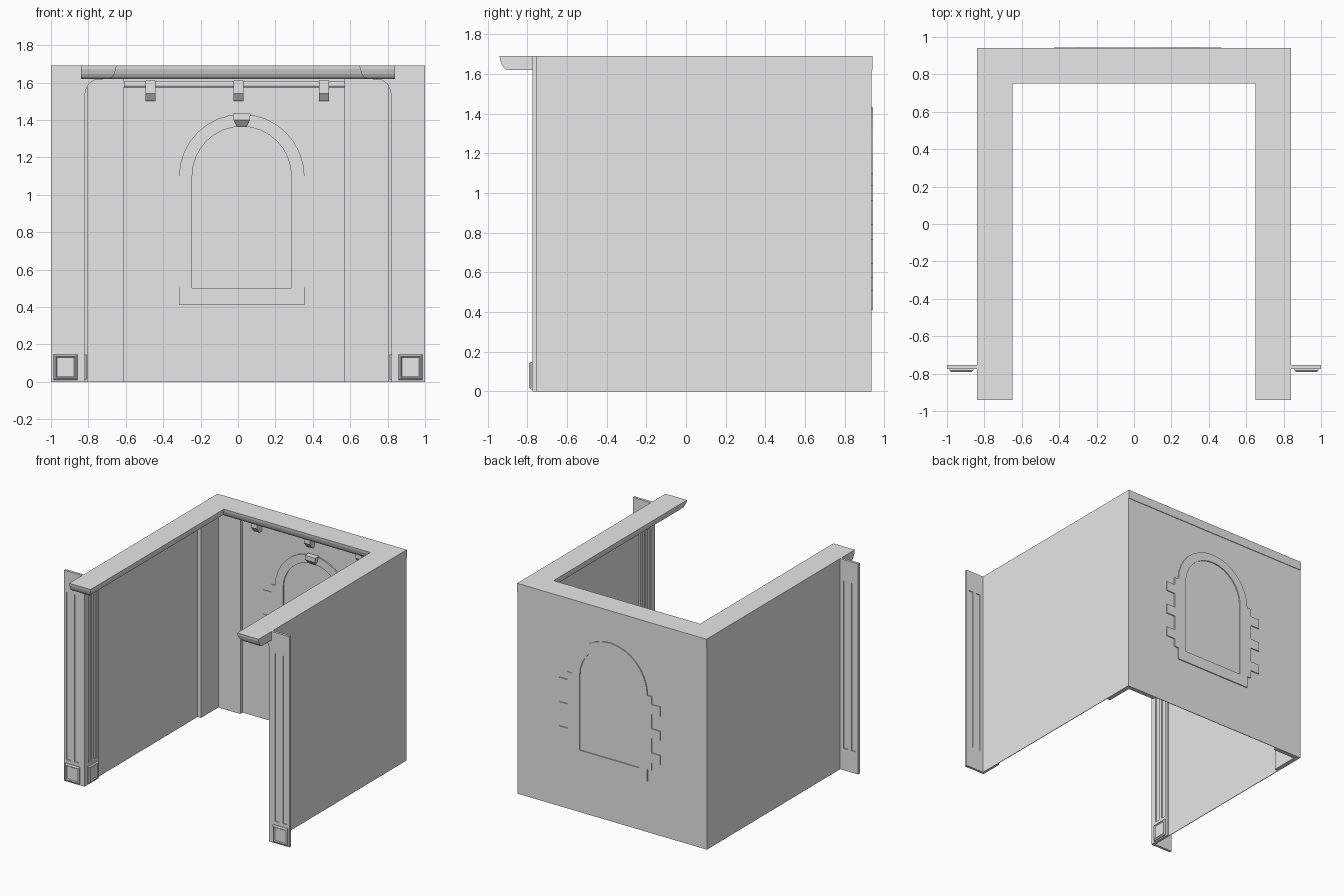
import bpy, bmesh, math
from mathutils import Vector

cube = bpy.data.objects.get("Cube")
if cube:
    bpy.data.objects.remove(cube, do_unlink=True)

grey = bpy.data.materials.new("plain_grey")
grey.use_nodes = True
grey.diffuse_color = (0.8, 0.8, 0.8, 1)
grey.node_tree.nodes["Principled BSDF"].inputs["Base Color"].default_value = (0.8, 0.8, 0.8, 1)

W, BACK, FRONT, H = 0.84, 0.94, -0.77, 1.69   # wall half width, back, front, height
SLAB = 1.62                                   # underside of the cornice


def finish(name, bm):
    bmesh.ops.recalc_face_normals(bm, faces=bm.faces)
    mesh = bpy.data.meshes.new(name)
    bm.to_mesh(mesh)
    bm.free()
    mesh.materials.append(grey)
    obj = bpy.data.objects.new(name, mesh)
    bpy.context.collection.objects.link(obj)
    return obj


def add_box(bm, lo, hi, place=Vector):
    """Box between two corners, mapped through place(); returns its verts."""
    verts = bmesh.ops.create_cube(bm, size=1)["verts"]
    for v in verts:
        v.co = place([l + (c + 0.5) * (h - l) for c, l, h in zip(v.co, lo, hi)])
    return verts


def box(name, lo, hi):
    bm = bmesh.new()
    add_box(bm, lo, hi)
    return finish(name, bm)


def loft(bm, loops, caps=True, closed=False):
    """Skin between loops of equal length."""
    rings = [[bm.verts.new(p) for p in loop] for loop in loops]
    pairs = list(zip(rings, rings[1:]))
    if closed:
        pairs.append((rings[-1], rings[0]))
    for a, b in pairs:
        for i in range(len(a)):
            j = (i + 1) % len(a)
            bm.faces.new((a[i], a[j], b[j], b[i]))
    if caps:
        bm.faces.new(rings[0])
        bm.faces.new(rings[-1])


# Three thin walls
T = 0.005
box("back_wall", (-W, BACK - 2 * T, 0), (W, BACK - T, H))
for side, s in (("left", 1), ("right", -1)):
    box(side + "_wall", (min(s * W, s * (W - T)), FRONT, 0),
        (max(s * W, s * (W - T)), BACK - T, H))

# U-shaped cornice with a coved inner edge and coved front ends
def cornice_loop(t, z):
    x, y, f = 0.65 + t, 0.75 + t, -0.94 + t
    right = [(W, BACK), (W, f), (x, f), (x, y)]
    return [(a, b, z) for a, b in right] + [(-a, b, z) for a, b in reversed(right)]

bm = bmesh.new()
loft(bm, [cornice_loop(t, z) for t, z in
          ((0, H), (0.003, 1.67), (0.012, 1.645), (0.022, 1.63), (0.036, SLAB))])
finish("cornice", bm)

# Small crown moulding under the cornice on the side walls
crown = [(W, SLAB), (0.70, SLAB), (0.77, 1.612), (0.795, 1.595), (0.81, 1.57), (0.82, 1.53), (W, 1.53)]
for side, s in (("left", 1), ("right", -1)):
    bm = bmesh.new()
    loft(bm, [[(s * x, y, z) for x, z in crown] for y in (FRONT, BACK - T)])
    finish(side + "_crown_moulding", bm)


# Fluted pilaster: u across, d outward, z up
def pilaster(name, place, top):
    bm = bmesh.new()
    wide, thick = 0.18, 0.02
    add_box(bm, (0, 0.007, 0), (wide, 0.013, top), place)
    for u0, u1 in ((0, 0.022), (0.06, 0.092), (0.13, wide)):
        add_box(bm, (u0, 0, 0.175), (u1, thick, 1.52), place)
    for z0, z1 in ((0, 0.175), (1.52, top)):
        add_box(bm, (0, 0, z0), (wide, thick, z1), place)
    finish(name, bm)
    # base block with chamfered rim and sunk panel
    bm = bmesh.new()
    def ring(inset, d):
        a, b, lo, hi = 0.013 + inset, 0.142 - inset, 0.01 + inset, 0.147 - inset
        return [place((u, d, z)) for u, z in ((a, lo), (b, lo), (b, hi), (a, hi))]
    loft(bm, [ring(i, d) for i, d in
              ((0, thick), (0, 0.027), (0.008, 0.036), (0.013, 0.036), (0.018, 0.029))])
    finish(name + "_base_block", bm)


for side, s in (("left", 1), ("right", -1)):
    pilaster(side + "_front_pilaster",
             lambda p, s=s: Vector((s * (1 - p[0]), -0.755 - p[1], p[2])), H)
    pilaster(side + "_inner_pilaster",
             lambda p, s=s: Vector((s * (W - p[1]), -0.595 - p[0], p[2])), SLAB)

# Plain L-shaped pilasters in the back corners
for side, s, edge in (("left", 1, 0.57), ("right", -1, 0.61)):
    bm = bmesh.new()
    inner, y = 0.805, BACK - T
    plan = [(W, y), (edge, y), (edge, y - 0.035), (inner, y - 0.035), (inner, 0.68), (W, 0.68)]
    loft(bm, [[(s * a, b, z) for a, b in plan] for z in (0, SLAB)])
    finish(side + "_corner_pilaster", bm)

# Arched window surround, slightly proud of both wall faces
CX, Y0, Y1 = 0.02, 0.92, 0.943

def arch(r, bottom, spring, y):
    pts = [(CX - r, y, bottom)]
    for i in range(17):
        a = math.pi * (1 - i / 16)
        pts.append((CX + r * math.cos(a), y, spring + r * math.sin(a)))
    return pts + [(CX + r, y, bottom)]

outer, inner = (0.336, 0.41, 1.095), (0.265, 0.5, 1.1)
bm = bmesh.new()
loft(bm, [arch(*outer, Y0), arch(*outer, Y1), arch(*inner, Y1), arch(*inner, Y0)],
     caps=False, closed=True)
finish("window_surround", bm)

# Stepped stone blocks beside the window
for side, s in (("left", 1), ("right", -1)):
    bm = bmesh.new()
    def step(r0, r1, z0, z1):
        a, b = sorted((CX + s * r0, CX + s * r1))
        add_box(bm, (a, Y0 + 0.004, z0), (b, Y1, z1))
    step(0.336, 0.372, 0.505, 1.1)
    for z in (0.57, 0.765, 0.96):
        step(0.372, 0.448, z, z + 0.077)
    finish(side + "_window_quoins", bm)

# Keystone: wedge narrowing downward with a sloping lower face
bm = bmesh.new()
loft(bm, [[(CX - w, BACK - T, z), (CX + w, BACK - T, z), (CX + w, y, z), (CX - w, y, z)]
          for z, w, y in ((1.435, 0.047, 0.885), (1.40, 0.043, 0.885), (1.365, 0.026, 0.915))])
finish("keystone", bm)

# Rail below the back cornice, held by three brackets
bm = bmesh.new()
RY, RZ, R = 0.9, 1.59, 0.016
loft(bm, [[(x, RY + R * math.cos(k * math.pi / 6), RZ + R * math.sin(k * math.pi / 6))
           for k in range(12)] for x in (-0.61, 0.57)])
finish("hanging_rail", bm)

bracket = [(BACK - T, 1.612), (0.87, 1.612), (0.87, 1.54), (0.9, 1.5), (BACK - T, 1.5)]
for side, x in (("right", -0.467), ("middle", 0.003), ("left", 0.46)):
    bm = bmesh.new()
    loft(bm, [[(x + e, y, z) for y, z in bracket] for e in (-0.027, 0.027)])
    finish(side + "_rail_bracket", bm)
